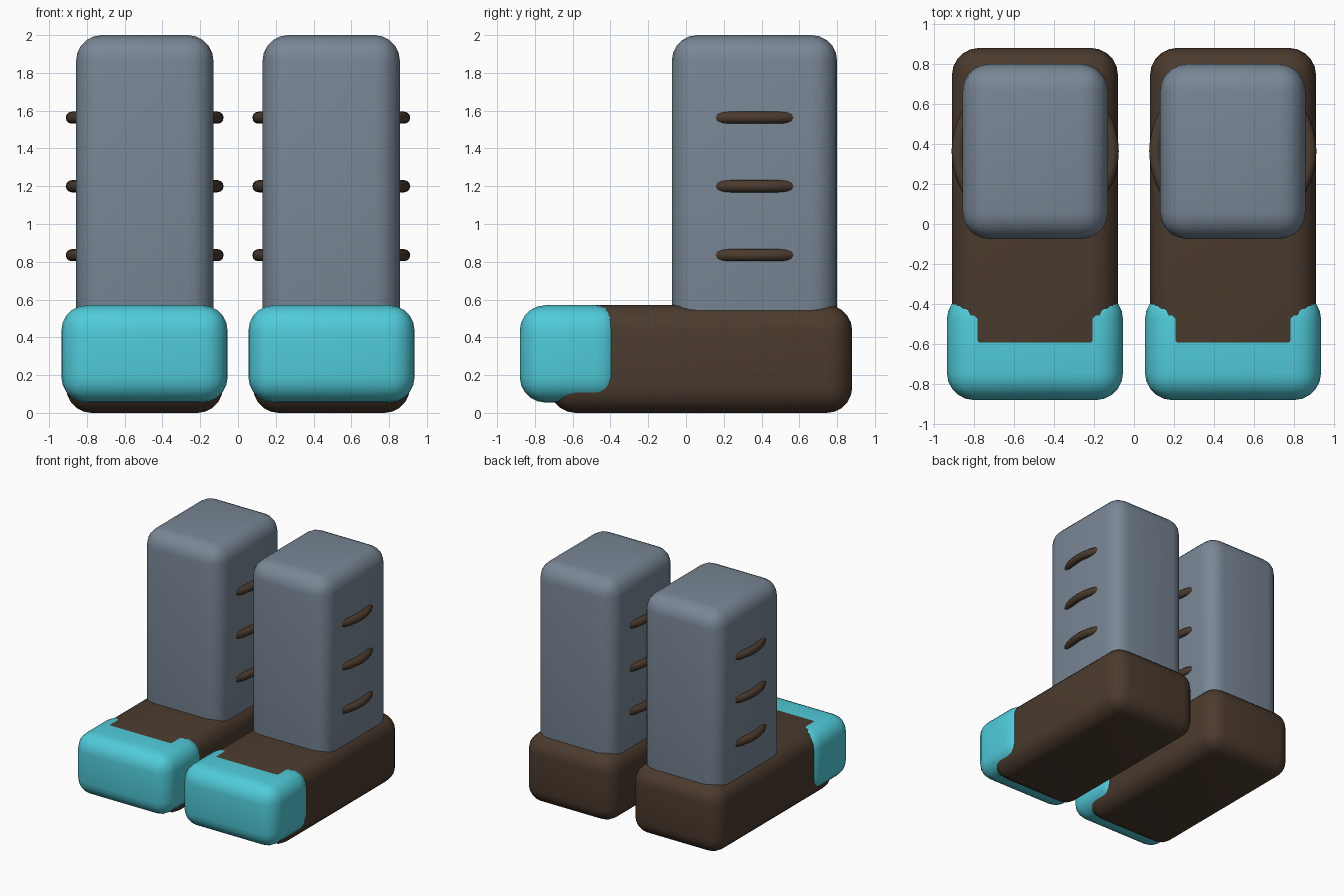
import bpy, math

if "Cube" in bpy.data.objects:
    bpy.data.objects.remove(bpy.data.objects["Cube"])


def material(name, rgb):
    m = bpy.data.materials.new(name)
    m.diffuse_color = (*rgb, 1)
    m.use_nodes = True
    m.node_tree.nodes["Principled BSDF"].inputs["Base Color"].default_value = m.diffuse_color
    return m


SLATE = material("slate", (0.19, 0.24, 0.30))
BROWN = material("brown", (0.07, 0.043, 0.027))
TEAL = material("teal", (0.08, 0.60, 0.70))


def finish(ob, name, mat):
    ob.name = name
    ob.data.materials.append(mat)
    bpy.ops.object.shade_smooth_by_angle(angle=math.radians(40))


def rounded_box(name, lo, hi, mat, radius=0.135):
    centre = [(a + b) / 2 for a, b in zip(lo, hi)]
    bpy.ops.mesh.primitive_cube_add(size=1, location=centre)
    ob = bpy.context.object
    ob.scale = [b - a for a, b in zip(lo, hi)]
    bpy.ops.object.transform_apply(location=False, rotation=False, scale=True)
    bev = ob.modifiers.new("round", 'BEVEL')
    bev.width = radius
    bev.segments = 5
    bpy.ops.object.modifier_apply(modifier=bev.name)
    finish(ob, name, mat)


def x_range(side, inner, outer):
    return sorted((side * inner, side * outer))


for label, side in (("left", -1), ("right", 1)):
    # Foot block
    x0, x1 = x_range(side, 0.08, 0.91)
    rounded_box(f"{label}_foot", (x0, -0.72, 0), (x1, 0.88, 0.571), BROWN)

    # Toe cap wrapped around the front of the foot
    x0, x1 = x_range(side, 0.055, 0.935)
    rounded_box(f"{label}_toe_cap", (x0, -0.88, 0.055), (x1, -0.34, 0.57), TEAL)

    # Boot shaft
    x0, x1 = x_range(side, 0.13, 0.857)
    rounded_box(f"{label}_shaft", (x0, -0.075, 0.35), (x1, 0.80, 2.0), SLATE)

    # Lace rings that show only through the shaft sides
    for i, z in enumerate((0.835, 1.20, 1.563)):
        bpy.ops.mesh.primitive_torus_add(
            location=(side * 0.494, 0.363, z), major_radius=0.386,
            minor_radius=0.032, major_segments=48, minor_segments=12)
        finish(bpy.context.object, f"{label}_lace_{i + 1}", BROWN)
